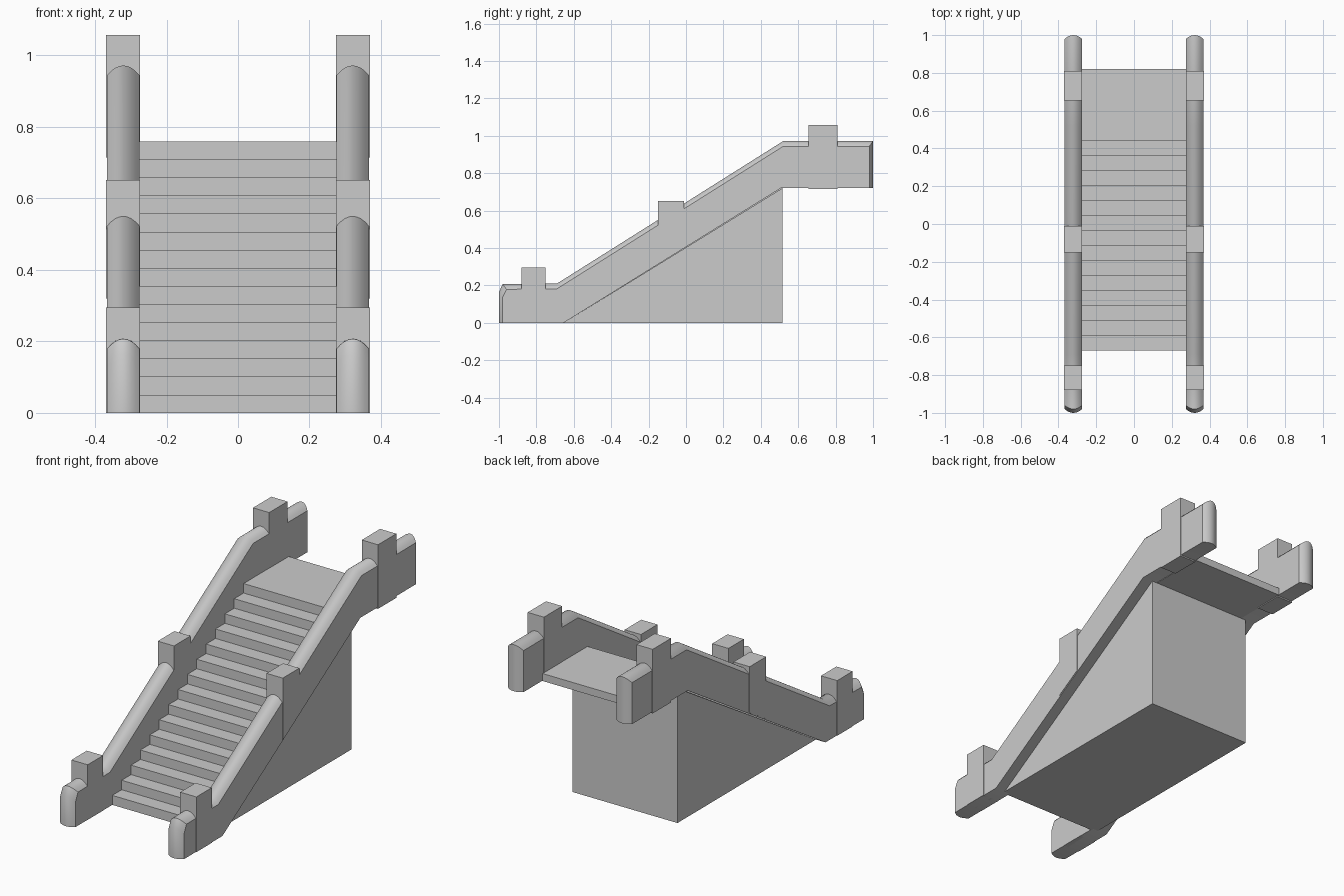
import bpy, bmesh, math

if "Cube" in bpy.data.objects:
    bpy.data.objects.remove(bpy.data.objects["Cube"])


def finish(name, bm, smooth=False):
    bmesh.ops.recalc_face_normals(bm, faces=bm.faces)
    mesh = bpy.data.meshes.new(name)
    bm.to_mesh(mesh)
    bm.free()
    ob = bpy.data.objects.new(name, mesh)
    bpy.context.collection.objects.link(ob)
    if smooth:
        bpy.ops.object.select_all(action='DESELECT')
        ob.select_set(True)
        bpy.context.view_layer.objects.active = ob
        bpy.ops.object.shade_smooth_by_angle(angle=math.radians(35))
    return ob


def loft(name, sections, smooth=False):
    """Join matching (y, z) profiles placed at successive x positions."""
    bm = bmesh.new()
    rings = [[bm.verts.new((x, y, z)) for y, z in pts] for x, pts in sections]
    n = len(rings[0])
    for a, b in zip(rings, rings[1:]):
        for i in range(n):
            j = (i + 1) % n
            bm.faces.new((a[i], a[j], b[j], b[i]))
    bm.faces.new(rings[0])
    bm.faces.new(rings[-1])
    return finish(name, bm, smooth)


def extrude(name, pts, x0, x1):
    return loft(name, [(x0, pts), (x1, pts)])


# Stairs: fifteen risers, then the landing slab overhanging the back
COUNT, RISE, RUN = 15, 0.76 / 15, 0.0793
stairs = []
for i in range(COUNT):
    y = -0.67 + i * RUN
    stairs += [(y, i * RISE), (y, (i + 1) * RISE)]
stairs += [(0.82, 0.76), (0.82, 0.72), (0.515, 0.72), (-0.655, 0.0)]
extrude("stairs", stairs, -0.28, 0.28)

# Solid wedge under the flight
extrude("base_wedge", [(-0.655, 0.0), (0.515, 0.0), (0.515, 0.72)], -0.31, 0.31)


def rail_profile(t):
    # t runs -1..1 across the rail; top and ends are crowned
    drop = 0.028 * t * t
    inset = 0.02 * t * t
    return [(-1.0 + inset, 0.0), (-1.0 + inset, 0.165 - drop),
            (-0.98 + inset, 0.207 - drop), (-0.69, 0.21 - drop),
            (0.52, 0.972 - drop), (1.0 - inset, 0.972 - drop),
            (1.0 - inset, 0.722), (0.51, 0.722), (-0.655, 0.0)]


# Side rails and their square posts
posts = [("lower", -0.88, -0.75, 0.0, 0.0, 0.295),
         ("middle", -0.15, -0.01, 0.32, 0.405, 0.652),
         ("upper", 0.655, 0.81, 0.715, 0.715, 1.058)]
for side, s in (("left", -1), ("right", 1)):
    ts = [k / 4 for k in range(-4, 5)]
    loft(f"{side}_rail",
         [(s * (0.321 + 0.046 * t), rail_profile(t)) for t in ts], True)
    for label, y0, y1, b0, b1, top in posts:
        extrude(f"{side}_{label}_post",
                [(y0, b0), (y0, top), (y1, top), (y1, b1)], s * 0.274, s * 0.37)
